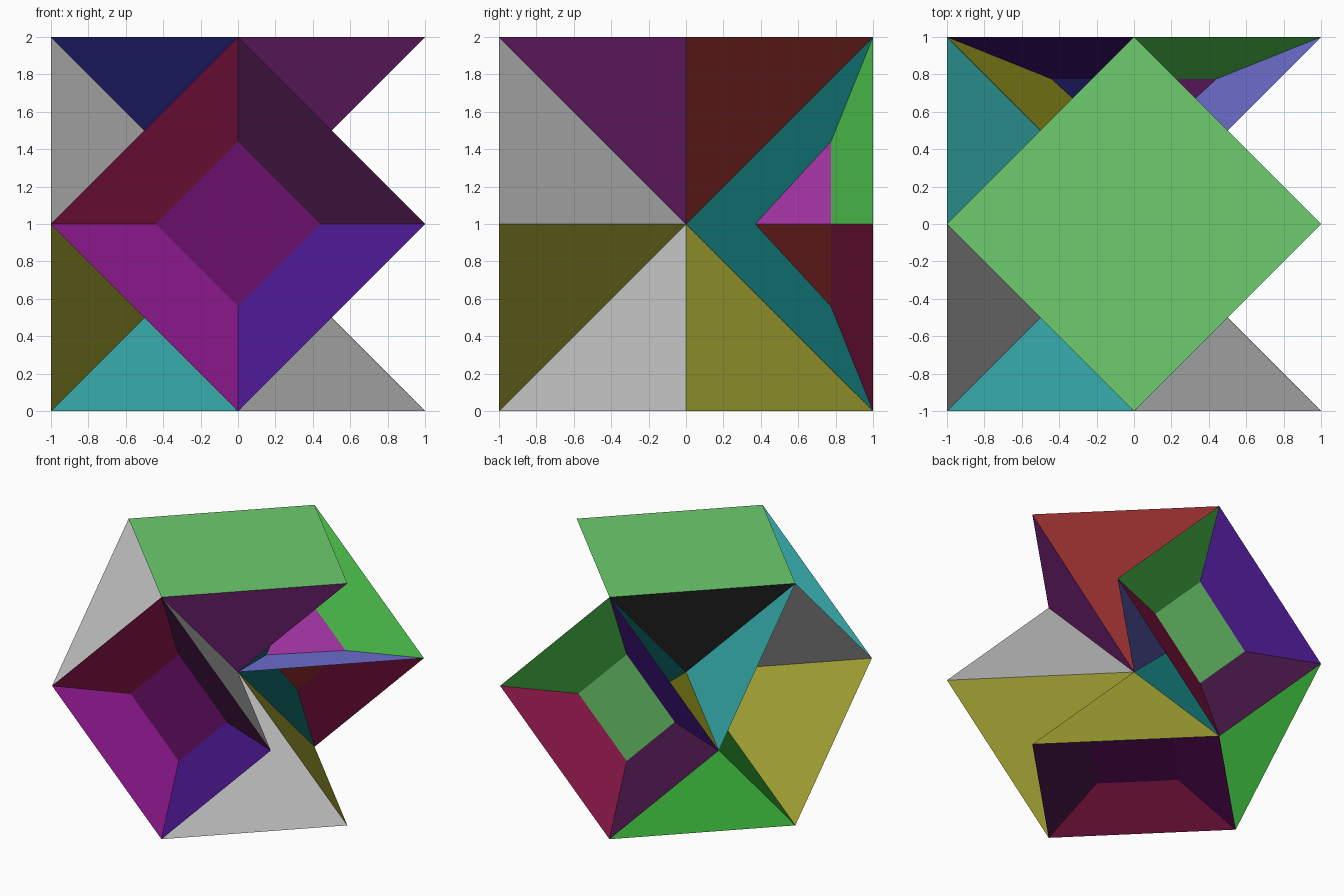
import bpy, bmesh
from mathutils import Vector as V

if "Cube" in bpy.data.objects:
    bpy.data.objects.remove(bpy.data.objects["Cube"])

C = V((0, 0, 1))
X, Y, Z = V((1, 0, 0)), V((0, 1, 0)), V((0, 0, 1))
O = V((0, 0, 0))
INNER, DEPTH, TIP = 0.44, 0.775, 0.37   # recess floor size, its distance from centre, inner apex

HI, LO = 0.37, 0.034
A, B, D = 0.26, 0.066, 0.009            # bright, mid and dark levels of the recess walls
PAL = {
    "grey": (.5, .5, .5),
    "yellow": (HI, HI, LO), "teal": (LO, HI, HI), "green": (LO, HI, LO),
    "blue": (LO, LO, HI), "purple": (HI, LO, HI), "red": (HI, LO, LO), "black": (LO, LO, LO),
    "maroon": (A, D, B), "plum": (B, D, B), "magenta": (A, D, A), "indigo": (B, D, A),
    "leaf": (.073, .54, .073), "pale_green": (.153, .6, .153), "periwinkle": (.15, .15, .6),
    "violet": (.145, .0047, .145), "deep_teal": (.0047, .145, .145), "olive": (.155, .155, .006),
}


def material(name):
    m = bpy.data.materials.get(name) or bpy.data.materials.new(name)
    m.diffuse_color = (*PAL[name], 1)
    m.use_nodes = True
    m.node_tree.nodes["Principled BSDF"].inputs["Base Color"].default_value = m.diffuse_color
    return m


def build(name, faces):
    """faces: list of (points relative to the centre, colour name)"""
    me = bpy.data.meshes.new(name)
    ob = bpy.data.objects.new(name, me)
    bpy.context.collection.objects.link(ob)
    colours = sorted({c for _, c in faces})
    for c in colours:
        me.materials.append(material(c))
    bm = bmesh.new()
    for pts, c in faces:
        f = bm.faces.new([bm.verts.new(C + p) for p in pts])
        f.material_index = colours.index(c)
    bmesh.ops.remove_doubles(bm, verts=bm.verts[:], dist=1e-4)
    bmesh.ops.recalc_face_normals(bm, faces=bm.faces[:])
    bm.to_mesh(me)
    bm.free()


def ring(n, u, v, r=1.0, d=1.0):
    return [n * d + k * r for k in (u, v, -u, -v)]


def fan(base, apex, cols):
    return [([base[i], base[(i + 1) % 4], apex], cols[i]) for i in range(4)]


def recess(n, u, v, cols, floor):
    a, b = ring(n, u, v), ring(n, u, v, INNER, DEPTH)
    walls = [([a[i], a[(i + 1) % 4], b[(i + 1) % 4], b[i]], cols[i]) for i in range(4)]
    return walls + [(b, floor)]


# Top pyramid with a flat cap
top = ring(Z, X, Y)
build("top_pyramid", fan(top, O, ["red", "black", "blue", "purple"]) + [(top, "pale_green")])

# Left pyramid, open at its base
build("left_pyramid", fan(ring(-X, Y, Z), O, ["teal", "grey", "yellow", "green"]))

# Front and bottom pyramids with recessed bases
build("front_pyramid", fan(ring(-Y, X, Z), O, ["grey", "teal", "green", "yellow"])
      + recess(-Y, X, Z, ["plum", "maroon", "magenta", "indigo"], "violet"))
build("bottom_pyramid", fan(ring(-Z, X, Y), O, ["yellow", "green", "teal", "grey"])
      + recess(-Z, X, Y, ["indigo", "magenta", "maroon", "plum"], "violet"))

# Back dish with a small pyramid behind its floor
build("back_dish", recess(Y, X, Z, ["leaf", "indigo", "plum", "maroon"], "pale_green"))
build("back_inner_pyramid", fan(ring(Y, X, Z, INNER, DEPTH), Y * TIP,
                                ["purple", "blue", "black", "red"]))

# Crossed fins joining the back dish to the centre
fins = [(X, "periwinkle"), (Z, "deep_teal"), (-X, "olive"), (-Z, "deep_teal")]
build("back_fins", [([O, Y + d, Y * DEPTH + d * INNER, Y * TIP], c) for d, c in fins])
